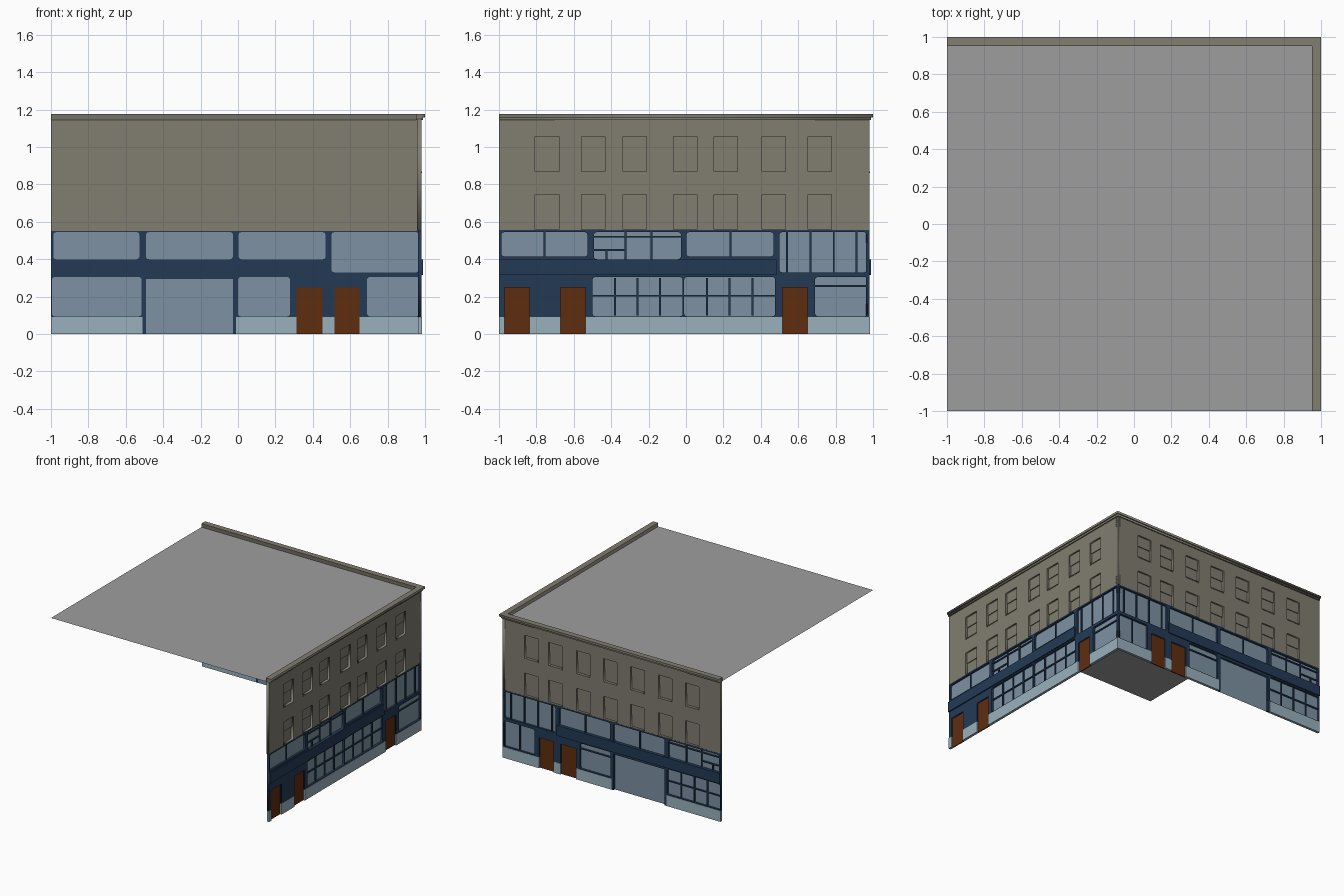
import bpy, bmesh, math
from mathutils import Matrix

if "Cube" in bpy.data.objects:
    bpy.data.objects.remove(bpy.data.objects["Cube"])


def material(name, *rgb):
    m = bpy.data.materials.new(name)
    lin = [((c / 255 + 0.055) / 1.055) ** 2.4 for c in rgb]
    m.diffuse_color = (*lin, 1)
    m.use_nodes = True
    m.node_tree.nodes["Principled BSDF"].inputs["Base Color"].default_value = m.diffuse_color
    return m


STONE = material("stone", 129, 125, 113)
NAVY = material("navy paint", 35, 58, 85)
GLASS = material("glass", 125, 145, 162)
PLINTH = material("pale plinth", 154, 177, 188)
WOOD = material("brown wood", 95, 45, 16)
ROOF = material("grey roof", 158, 158, 158)

# Facade frames: local (along, up, outward) to world
RIGHT = Matrix(((0, 0, 1, 0), (1, 0, 0, 0), (0, 1, 0, 0), (0, 0, 0, 1)))
BACK = Matrix(((1, 0, 0, 0), (0, 0, 1, 0), (0, 1, 0, 0), (0, 0, 0, 1)))
FLAT = Matrix.Identity(4)


def finish(name, me, mat, M):
    me.transform(M)
    if M.determinant() < 0:
        me.flip_normals()
    me.materials.clear()
    me.materials.append(mat)
    ob = bpy.data.objects.new(name, me)
    bpy.context.collection.objects.link(ob)
    return ob


def sheet(name, loops, d0, d1, mat, M):
    """Filled outlines (inner loops become holes), extruded from d0 to d1."""
    cu = bpy.data.curves.new(name, 'CURVE')
    cu.dimensions, cu.fill_mode, cu.extrude = '2D', 'BOTH', (d1 - d0) / 2
    for loop in loops:
        s = cu.splines.new('POLY')
        s.points.add(len(loop) - 1)
        for p, (u, v) in zip(s.points, loop):
            p.co = (u, v, 0, 1)
        s.use_cyclic_u = True
    tmp = bpy.data.objects.new(name + "_outline", cu)
    bpy.context.collection.objects.link(tmp)
    dg = bpy.context.evaluated_depsgraph_get()
    me = bpy.data.meshes.new_from_object(tmp.evaluated_get(dg))
    bpy.data.objects.remove(tmp)
    bpy.data.curves.remove(cu)
    me.transform(Matrix.Translation((0, 0, (d0 + d1) / 2)))
    return finish(name, me, mat, M)


def boxes(name, rects, d0, d1, mat, M):
    bm = bmesh.new()
    for u0, u1, v0, v1 in rects:
        T = Matrix.Translation(((u0 + u1) / 2, (v0 + v1) / 2, (d0 + d1) / 2))
        bmesh.ops.create_cube(bm, size=1, matrix=T @ Matrix.Diagonal((u1 - u0, v1 - v0, d1 - d0, 1)))
    me = bpy.data.meshes.new(name)
    bm.to_mesh(me)
    bm.free()
    return finish(name, me, mat, M)


def rect(u0, u1, v0, v1):
    return [(u0, v0), (u1, v0), (u1, v1), (u0, v1)]


def rounded(u0, u1, v0, v1, r=0.015):
    pts = []
    for k, (u, v) in enumerate(rect(u0 + r, u1 - r, v0 + r, v1 - r)):
        for i in range(4):
            a = math.pi * (1 + k / 2 + i / 6)
            pts.append((u + r * math.cos(a), v + r * math.sin(a)))
    return pts


def bar(u0, u1, v0, v1, w=0.005):
    """Glazing bar between two points that share u or v."""
    return (u0 - w, u1 + w, v0, v1) if u0 == u1 else (u0, u1, v0 - w, v1 + w)


def odd_bars(u):
    """Irregular glazing of one upper window that starts at u."""
    return [bar(u, u + .465, .52, .52), bar(u + .168, u + .168, .40, .545),
            bar(u, u + .168, .45, .45), bar(u + .067, u + .067, .40, .45),
            bar(u + .307, u + .307, .40, .545)]


def grid_bars(u0, u1):
    """Four columns with one cross bar."""
    cols = [u0 + (u1 - u0) * k / 4 for k in (1, 2, 3)]
    return [bar(c, c, .10, .30) for c in cols] + [bar(u0, u1, .205, .205)]


TALL = (.50, .967, .33, .545)
tall_bars = [bar(c, c, .33, .545) for c in (.54, .666, .79, .912)]


def facade(side, M, centres, panes, bars, doors, plinths, garage):
    # Upper stone wall with recessed sash windows
    wins = [(c - .063, c + .063, v, v + .187) for v in (.559, .869) for c in centres]
    sheet(side + "_wall", [rect(-1, .98, .552, 1.15)] + [rect(*w) for w in wins], .958, .98, STONE, M)
    sheet(side + "_window_panes", [rect(*w) for w in wins], .96, .96, STONE, M)
    boxes(side + "_upper_sashes", [(a, b, c + .10, d) for a, b, c, d in wins], .96, .967, STONE, M)
    boxes(side + "_window_sills", [(a, b, c - .007, c) for a, b, c, d in wins if c > .7], .965, .984, STONE, M)

    # Shopfront frame, notched over doors and the wide opening
    outline = [(-1, .09)]
    notches = [(a, b, .25) for a, b in doors] + [(a, b, .295) for a, b in garage]
    for a, b, top in sorted(notches):
        outline += [(a, .09), (a, top), (b, top), (b, .09)]
    outline += [(.98, .09), (.98, .557), (-1, .557)]
    sheet(side + "_shopfront", [outline] + [rounded(*p) for p in panes], .962, .981, NAVY, M)
    sheet(side + "_shop_glass", [rounded(*p) for p in panes], .964, .964, GLASS, M)
    boxes(side + "_glazing_bars", bars, .965, .974, NAVY, M)
    boxes(side + "_sign_band", [(-1, .485, .315, .40)], .975, .99, NAVY, M)

    # Doors, plinth and wide opening
    boxes(side + "_doors", [(a, b, 0, .25) for a, b in doors], .962, .970, WOOD, M)
    boxes(side + "_plinth", [(a, b, 0, .09) for a, b in plinths], .962, .983, PLINTH, M)
    for a, b in garage:
        boxes(side + "_opening_jambs", [(a - .018, a, 0, .09), (b, b + .018, 0, .09)], .962, .981, NAVY, M)
        sheet(side + "_wide_glass", [rect(a, b, 0, .295)], .964, .964, GLASS, M)


facade("right", RIGHT,
       centres=(-.743, -.495, -.273, -.003, .213, .468, .714),
       panes=[(-.987, -.527, .415, .545), (-.492, -.027, .40, .545), (.003, .468, .415, .545), TALL,
              (-.50, -.018, .095, .305), (-.01, .477, .095, .305), (.69, .97, .095, .305)],
       bars=odd_bars(-.492) + grid_bars(-.50, -.018) + grid_bars(-.01, .477) + tall_bars +
       [bar(-.757, -.757, .415, .545), bar(.238, .238, .415, .545), bar(.69, .97, .258, .258)],
       doors=[(-.97, -.837), (-.67, -.537), (.516, .65)],
       plinths=[(-1, -.97), (-.837, -.67), (-.537, .516), (.65, .98)],
       garage=[])

facade("back", BACK,
       centres=(-.743, -.497, -.245, .002, .248, .499, .718),
       panes=[(-.987, -.527, .40, .545), (-.492, -.027, .40, .545), (.003, .468, .40, .545), TALL,
              (-.995, -.515, .095, .305), (.0, .278, .095, .305), (.69, .97, .095, .305)],
       bars=odd_bars(-.99) + grid_bars(-.995, -.515) + tall_bars +
       [bar(-.26, -.26, .40, .545), bar(.236, .236, .40, .545),
        bar(0, .278, .258, .258), bar(.83, .83, .10, .30)],
       doors=[(.313, .452), (.516, .65)],
       plinths=[(-1, -.51), (-.01, .313), (.452, .516), (.65, .98)],
       garage=[(-.492, -.028)])


# Cornice along the two street sides, and the flat roof
def corner(outer, inner):
    return [(-1, outer), (-1, inner), (inner, inner), (inner, -1), (outer, -1), (outer, outer)]


sheet("cornice_top", [corner(1.0, .953)], 1.159, 1.177, STONE, FLAT)
sheet("cornice_moulding", [corner(.99, .953)], 1.145, 1.159, STONE, FLAT)
sheet("roof", [rect(-1, .96, -1, .96)], 1.147, 1.147, ROOF, FLAT)
